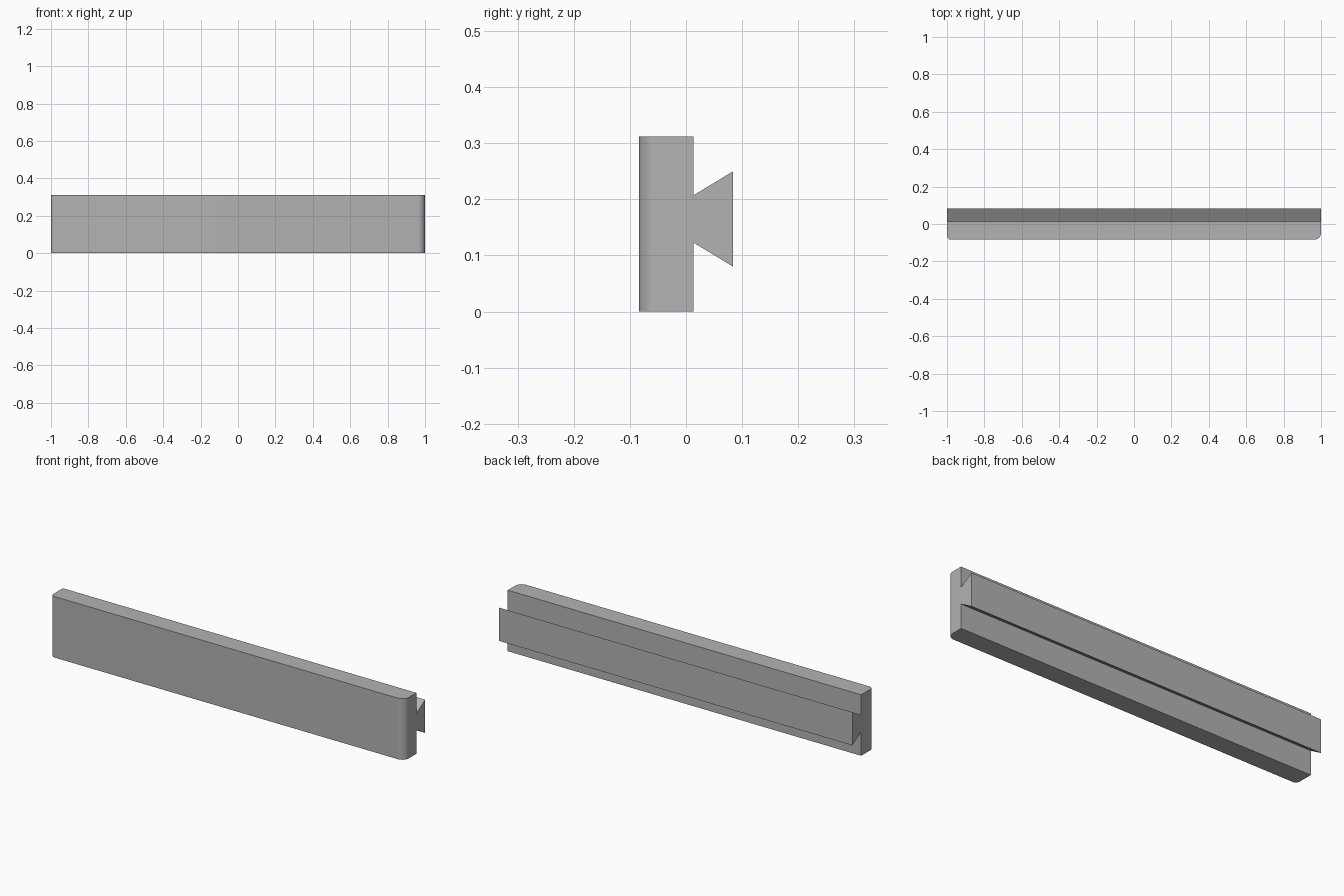
import bpy
import bmesh
from math import cos, sin, pi

if "Cube" in bpy.data.objects:
    bpy.data.objects.remove(bpy.data.objects["Cube"], do_unlink=True)

FRONT, BACK, TIP = -0.084, 0.013, 0.084
HEIGHT = 0.312

grey = bpy.data.materials.new("plain grey")
grey.use_nodes = True
colour = (0.45, 0.45, 0.45, 1)
grey.diffuse_color = colour
grey.node_tree.nodes["Principled BSDF"].inputs["Base Color"].default_value = colour


def extrude_profile(name, points, direction):
    """Extrude a closed outline into a solid part."""
    bm = bmesh.new()
    face = bm.faces.new([bm.verts.new(p) for p in points])
    result = bmesh.ops.extrude_face_region(bm, geom=[face])
    verts = [v for v in result["geom"] if isinstance(v, bmesh.types.BMVert)]
    bmesh.ops.translate(bm, verts=verts, vec=direction)
    bmesh.ops.recalc_face_normals(bm, faces=bm.faces)
    mesh = bpy.data.meshes.new(name)
    bm.to_mesh(mesh)
    bm.free()
    mesh.materials.append(grey)
    obj = bpy.data.objects.new(name, mesh)
    bpy.context.collection.objects.link(obj)
    return obj


def rounded_corner(side, radius, steps=10):
    """Quarter arc from the front face round to the end face on one side."""
    angles = [pi / 2 * i / steps for i in range(steps + 1)]
    return [(side * (1 - radius + radius * sin(a)),
             FRONT + radius - radius * cos(a), 0) for a in angles]


# Flat bar with rounded front corners
outline = rounded_corner(1, 0.037) + [(1, BACK, 0), (-1, BACK, 0)]
outline += reversed(rounded_corner(-1, 0.022))
bar = extrude_profile("bar", outline, (0, 0, HEIGHT))

# Dovetail rail along the back
rail_profile = [(-1, BACK, 0.123), (-1, TIP, 0.08),
                (-1, TIP, 0.25), (-1, BACK, 0.207)]
rail = extrude_profile("dovetail_rail", rail_profile, (2, 0, 0))

# Smooth the rounded corners, keep the edges sharp
bpy.ops.object.select_all(action="DESELECT")
bar.select_set(True)
bpy.context.view_layer.objects.active = bar
bpy.ops.object.shade_smooth_by_angle(angle=pi / 6)
